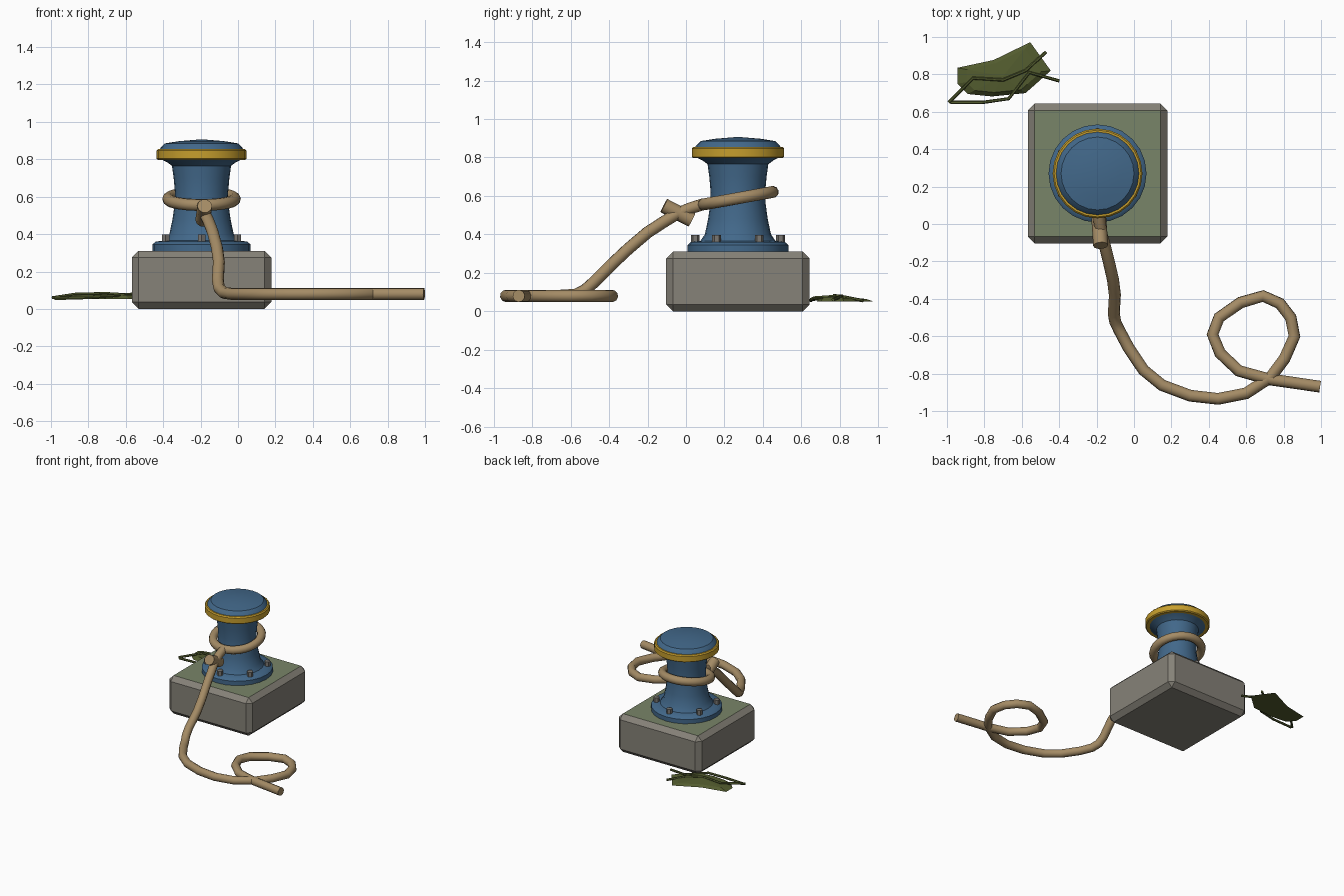
import bpy, bmesh, math
from mathutils import Vector

if "Cube" in bpy.data.objects:
    bpy.data.objects.remove(bpy.data.objects["Cube"])

CX, CY = -0.195, 0.27


def mat(name, r, g, b):
    m = bpy.data.materials.new(name)
    lin = [((c / 255 + 0.055) / 1.055) ** 2.4 for c in (r, g, b)]
    m.diffuse_color = (*lin, 1)
    m.use_nodes = True
    m.node_tree.nodes["Principled BSDF"].inputs["Base Color"].default_value = m.diffuse_color
    return m


STONE = mat("grey stone", 134, 130, 120)
MOSS = mat("mossy stone", 121, 133, 104)
BLUE = mat("blue paint", 66, 104, 138)
YELLOW = mat("yellow paint", 198, 158, 45)
IRON = mat("bolt iron", 122, 119, 114)
ROPE = mat("tan rope", 164, 139, 101)
WEED = mat("dark seaweed", 82, 91, 46)


def finish(name, bm, mats, smooth=True, angle=35):
    bmesh.ops.recalc_face_normals(bm, faces=bm.faces)
    me = bpy.data.meshes.new(name)
    bm.to_mesh(me)
    bm.free()
    for m in mats:
        me.materials.append(m)
    ob = bpy.data.objects.new(name, me)
    bpy.context.collection.objects.link(ob)
    if smooth:
        bpy.ops.object.select_all(action='DESELECT')
        ob.select_set(True)
        bpy.context.view_layer.objects.active = ob
        bpy.ops.object.shade_smooth_by_angle(angle=math.radians(angle))
    return ob


def lathe(name, profile, material, n=24):
    """Revolve (radius, height) points around the bollard axis."""
    bm = bmesh.new()
    rings = []
    for r, z in profile:
        if r == 0:
            rings.append([bm.verts.new((CX, CY, z))] * n)
        else:
            rings.append([bm.verts.new((CX + r * math.cos(2 * math.pi * i / n),
                                        CY + r * math.sin(2 * math.pi * i / n), z))
                          for i in range(n)])
    for a, b in zip(rings, rings[1:]):
        for i in range(n):
            j = (i + 1) % n
            bm.faces.new(list(dict.fromkeys((a[i], a[j], b[j], b[i]))))
    return finish(name, bm, [material])


def tube(name, pts, radius, material, closed=False, res=3):
    """Round tube along a path, turned into a mesh."""
    cu = bpy.data.curves.new(name, 'CURVE')
    cu.dimensions = '3D'
    cu.bevel_depth = radius
    cu.bevel_resolution = res
    cu.use_fill_caps = True
    sp = cu.splines.new('POLY')
    sp.points.add(len(pts) - 1)
    for p, co in zip(sp.points, pts):
        p.co = (*co, 1)
    sp.use_cyclic_u = closed
    cu.materials.append(material)
    ob = bpy.data.objects.new(name, cu)
    bpy.context.collection.objects.link(ob)
    bpy.ops.object.select_all(action='DESELECT')
    ob.select_set(True)
    bpy.context.view_layer.objects.active = ob
    bpy.ops.object.convert(target='MESH')
    bpy.ops.object.shade_smooth_by_angle(angle=math.radians(50))
    return ob


# Stone block: chamfered box, mossy top face
bm = bmesh.new()
bmesh.ops.create_cube(bm, size=1)
for v in bm.verts:
    v.co = (CX + v.co.x * 0.746, CY + v.co.y * 0.746, 0.155 + v.co.z * 0.31)
bmesh.ops.bevel(bm, geom=bm.edges[:], offset=0.036, segments=1, affect='EDGES')
bm.normal_update()
for f in bm.faces:
    f.material_index = 1 if f.normal.z > 0.9 else 0
finish("stone_block", bm, [STONE, MOSS], smooth=False)

# Bollard body, yellow rim band and domed cap
lathe("bollard_body", [(0, 0.305), (0.262, 0.305), (0.262, 0.345), (0.245, 0.36), (0.195, 0.366),
                       (0.172, 0.40), (0.155, 0.48), (0.144, 0.56), (0.142, 0.62),
                       (0.149, 0.70), (0.158, 0.765), (0.185, 0.785), (0.215, 0.80), (0, 0.80)], BLUE)
lathe("rim_band", [(0, 0.796), (0.232, 0.796), (0.24, 0.803), (0.24, 0.846),
                   (0.232, 0.855), (0, 0.855)], YELLOW)
lathe("domed_cap", [(0, 0.85), (0.224, 0.85), (0.218, 0.862), (0.195, 0.885),
                    (0.12, 0.897), (0, 0.907)], BLUE)

# Ring of flange bolts
for k in range(6):
    a = math.radians(90 + 60 * k)
    bx, by = CX + 0.222 * math.cos(a), CY + 0.222 * math.sin(a)
    bm = bmesh.new()
    bmesh.ops.create_cone(bm, cap_ends=True, segments=6, radius1=0.023, radius2=0.023, depth=0.06)
    bmesh.ops.translate(bm, verts=bm.verts, vec=(bx, by, 0.368))
    finish("flange_bolt_%d" % (k + 1), bm, [IRON], smooth=False)

# Tilted rope loop around the neck
loop = []
for i in range(28):
    a = 2 * math.pi * i / 28
    y = 0.18 * math.sin(a)
    loop.append((CX + 0.178 * math.cos(a), CY + y, 0.588 + 0.18 * y))
tube("rope_loop", loop, 0.032, ROPE, closed=True)

# Knot: short stub crossing the rope
tube("rope_knot", [(-0.178, -0.115, 0.55), (-0.188, 0.03, 0.475)], 0.04, ROPE)

# Rope tail falling to the ground and curling
drop = [(-0.19, 0.09, 0.557), (-0.185, 0.02, 0.535), (-0.175, -0.05, 0.505), (-0.155, -0.12, 0.462),
        (-0.135, -0.20, 0.41), (-0.112, -0.30, 0.325), (-0.102, -0.38, 0.25),
        (-0.108, -0.48, 0.15), (-0.10, -0.525, 0.11), (-0.075, -0.575, 0.086)]
flat = [(-0.03, -0.66), (0.05, -0.78), (0.15, -0.862), (0.30, -0.918), (0.45, -0.935),
        (0.60, -0.905), (0.73, -0.82), (0.805, -0.72), (0.858, -0.60), (0.838, -0.50),
        (0.78, -0.425), (0.69, -0.385), (0.57, -0.42), (0.455, -0.50), (0.42, -0.59),
        (0.46, -0.69), (0.56, -0.785), (0.72, -0.83), (0.86, -0.85), (0.995, -0.87)]
tube("rope_tail", drop + [(x, y, 0.08) for x, y in flat], 0.032, ROPE)

# Seaweed clump: thin low mound
outline = [(-0.945, 0.835), (-0.75, 0.877), (-0.555, 0.972), (-0.445, 0.82), (-0.54, 0.735),
           (-0.58, 0.70), (-0.76, 0.682), (-0.89, 0.695), (-0.945, 0.75)]
mid = Vector((-0.70, 0.79))
bm = bmesh.new()
low = [bm.verts.new((x, y, 0.052)) for x, y in outline]
top = []
for x, y in outline:
    p = mid + (Vector((x, y)) - mid) * 0.8
    top.append(bm.verts.new((p.x, p.y, 0.075 - 0.05 * (p.y - 0.72))))
peak = bm.verts.new((mid.x, mid.y, 0.08))
bm.faces.new(low)
for i in range(len(low)):
    j = (i + 1) % len(low)
    bm.faces.new((low[i], low[j], top[j], top[i]))
    bm.faces.new((top[i], top[j], peak))
finish("seaweed_clump", bm, [WEED], smooth=False)

# Seaweed strands
strands = [[(-0.99, 0.65, 0.06), (-0.86, 0.78, 0.08), (-0.70, 0.77, 0.082), (-0.58, 0.82, 0.075), (-0.47, 0.92, 0.055)],
           [(-0.98, 0.65, 0.055), (-0.81, 0.65, 0.06), (-0.67, 0.67, 0.07), (-0.56, 0.81, 0.08), (-0.40, 0.765, 0.06)]]
for k, pts in enumerate(strands):
    tube("seaweed_strand_%d" % (k + 1), pts, 0.009, WEED, res=1)
